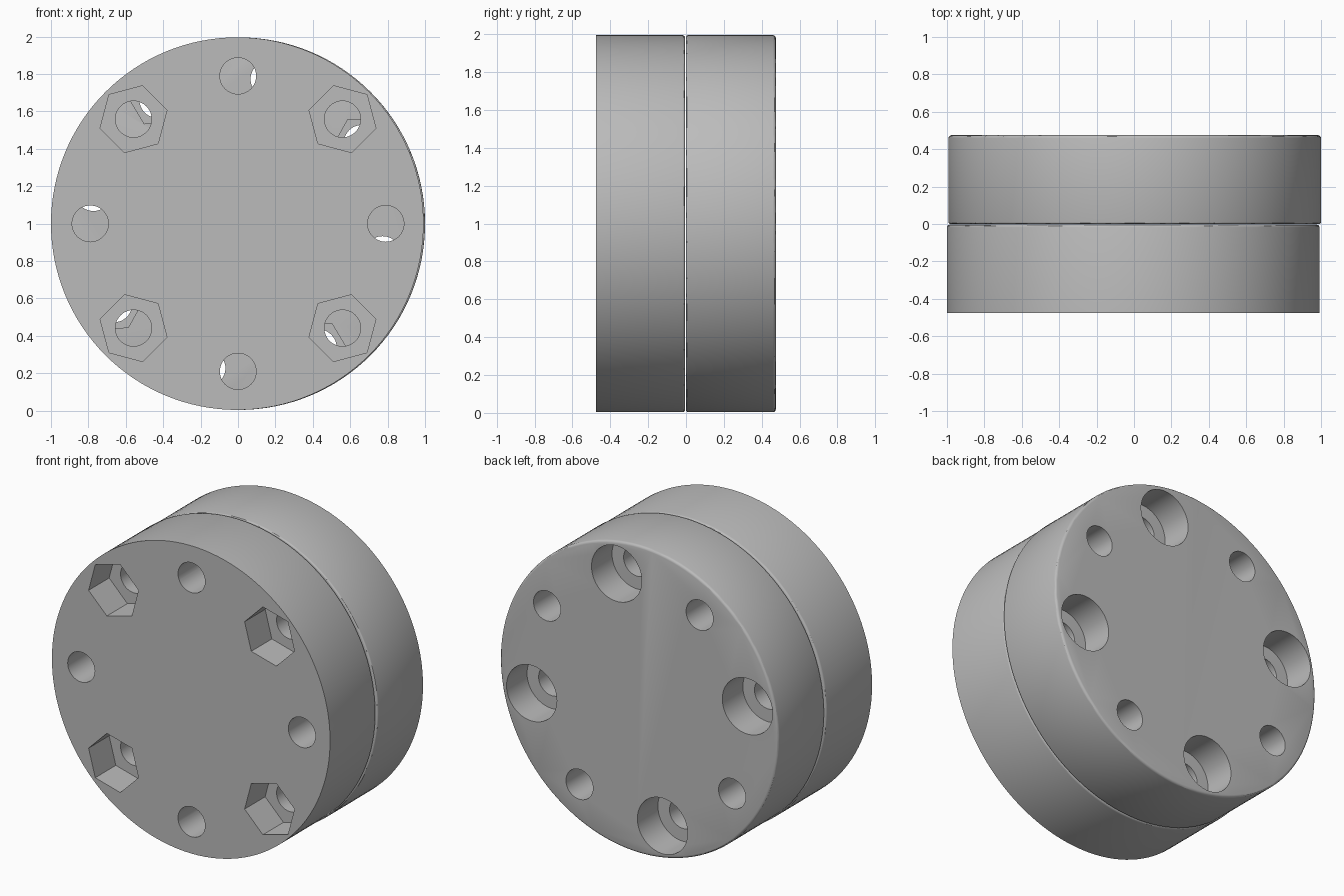
import bpy
import bmesh
import math
from mathutils import Matrix, Vector

cube = bpy.data.objects.get("Cube")
if cube:
    bpy.data.objects.remove(cube, do_unlink=True)

PITCH = 0.79      # radius of the bolt circle
HOLE = 0.097
DEPTH = 0.21      # depth of the pockets
TWIST = -12       # turn of the back disc

grey = bpy.data.materials.new("plain_grey")
grey.use_nodes = True
colour = (0.5, 0.5, 0.5, 1)
grey.diffuse_color = colour
grey.node_tree.nodes["Principled BSDF"].inputs["Base Color"].default_value = colour


def add_prism(bm, radius, y0, y1, sides, x=0, z=1, turn=0):
    """Prism along y; turn is the angle of one corner, seen from the front."""
    place = (Matrix.Translation((x, (y0 + y1) / 2, z))
             @ Matrix.Rotation(-math.radians(turn), 4, 'Y')
             @ Matrix.Rotation(math.pi / 2, 4, 'X'))
    bmesh.ops.create_cone(bm, cap_ends=True, segments=sides, radius1=radius,
                          radius2=radius, depth=y1 - y0, matrix=place)


def make_object(name, bm):
    bmesh.ops.recalc_face_normals(bm, faces=bm.faces)
    mesh = bpy.data.meshes.new(name)
    bm.to_mesh(mesh)
    bm.free()
    mesh.materials.append(grey)
    obj = bpy.data.objects.new(name, mesh)
    bpy.context.collection.objects.link(obj)
    return obj


def make_disc(name, y0, y1, x, bevels):
    """Disc with rounded rims; bevels pairs a rim's y with its width."""
    bm = bmesh.new()
    add_prism(bm, 0.996, y0, y1, 128, x)
    for y, width in bevels:
        rim = [e for e in bm.edges if all(abs(v.co.y - y) < 1e-4 for v in e.verts)]
        bmesh.ops.bevel(bm, geom=rim, offset=width, segments=3, profile=0.5,
                        affect='EDGES')
    return make_object(name, bm)


def spot(angle, x=0):
    a = math.radians(angle)
    return x + PITCH * math.cos(a), 1 + PITCH * math.sin(a)


def cut(obj, bm):
    cutter = make_object("cutter", bm)
    cutter.hide_render = True
    mod = obj.modifiers.new("cut", 'BOOLEAN')
    mod.operation = 'DIFFERENCE'
    mod.solver = 'EXACT'
    mod.object = cutter
    bpy.ops.object.select_all(action='DESELECT')
    obj.select_set(True)
    bpy.context.view_layer.objects.active = obj
    bpy.ops.object.modifier_apply(modifier=mod.name)
    bpy.data.objects.remove(cutter, do_unlink=True)


def drill(obj, x, twist, y0, y1):
    """Eight through holes on the bolt circle."""
    bm = bmesh.new()
    for k in range(8):
        add_prism(bm, HOLE, y0 - 0.1, y1 + 0.1, 48, *spot(45 * k + twist, x))
    cut(obj, bm)


def finish(obj):
    bpy.ops.object.select_all(action='DESELECT')
    obj.select_set(True)
    bpy.context.view_layer.objects.active = obj
    bpy.ops.object.shade_smooth_by_angle(angle=math.radians(30))


# Front disc with large hexagonal nut pockets on its face
front = make_disc("front_disc", -0.475, -0.004, -0.004, [(-0.004, 0.014)])
bm = bmesh.new()
for k in range(4):
    angle = 45 + 90 * k
    add_prism(bm, 0.185, -0.6, -0.475 + DEPTH, 6, *spot(angle), turn=angle + 30)
cut(front, bm)
drill(front, 0, 0, -0.475, -0.004)
finish(front)

# Back disc with hidden nut pockets inside and round counterbores behind
back = make_disc("back_disc", 0.0, 0.475, 0.004, [(0.0, 0.01), (0.475, 0.016)])
bm = bmesh.new()
for k in range(4):
    add_prism(bm, 0.147, -0.1, DEPTH, 6, *spot(45 + 90 * k + TWIST), turn=31)
    add_prism(bm, 0.18, 0.475 - DEPTH, 0.6, 64, *spot(90 * k + TWIST))
cut(back, bm)
drill(back, 0, TWIST, 0.0, 0.475)
finish(back)
